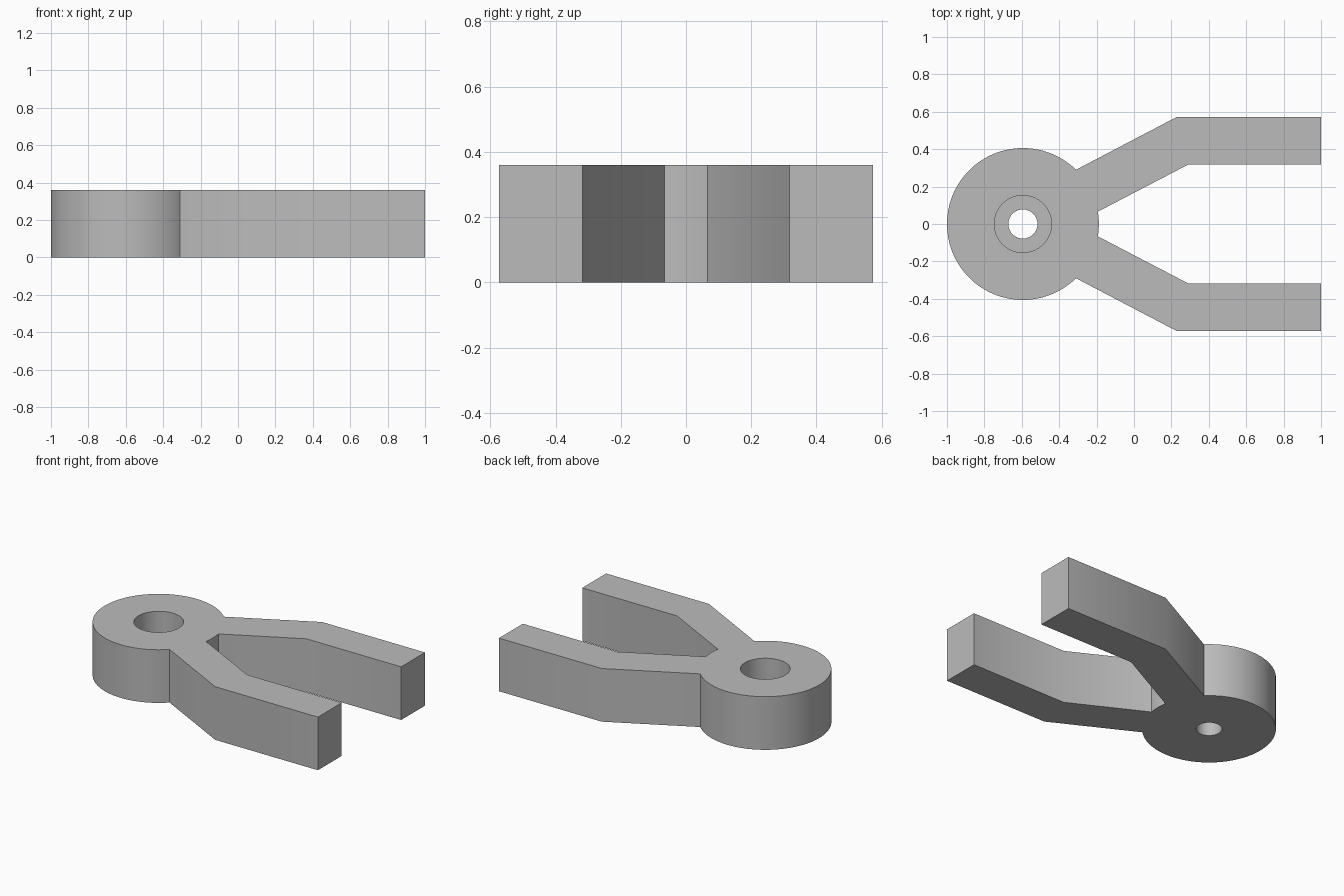
import bpy
import bmesh
from math import sin, cos, tau, atan2, radians

cube = bpy.data.objects.get("Cube")
if cube:
    bpy.data.objects.remove(cube, do_unlink=True)

HEIGHT = 0.36
HUB_X, HUB_R = -0.594, 0.406
LEDGE_Z = 0.16

grey = bpy.data.materials.new("plain grey")
grey.use_nodes = True
colour = (0.5, 0.5, 0.5, 1)
grey.diffuse_color = colour
grey.node_tree.nodes["Principled BSDF"].inputs["Base Color"].default_value = colour


def arc(radius, start, end, steps):
    """Points along an arc around the hub centre."""
    return [(HUB_X + radius * cos(start + (end - start) * i / steps),
             radius * sin(start + (end - start) * i / steps))
            for i in range(steps + 1)]


def prism(name, outline, bottom, top):
    """Extrude a flat outline upwards into a solid."""
    bm = bmesh.new()
    base = bm.faces.new([bm.verts.new((x, y, bottom)) for x, y in outline])
    new = bmesh.ops.extrude_face_region(bm, geom=[base], use_keep_orig=True)["geom"]
    bmesh.ops.translate(bm, vec=(0, 0, top - bottom),
                        verts=[g for g in new if isinstance(g, bmesh.types.BMVert)])
    bmesh.ops.recalc_face_normals(bm, faces=bm.faces[:])
    mesh = bpy.data.meshes.new(name)
    bm.to_mesh(mesh)
    bm.free()
    mesh.materials.append(grey)
    obj = bpy.data.objects.new(name, mesh)
    bpy.context.collection.objects.link(obj)
    return obj


# One arm, from the crotch round the tip to where it meets the hub
arm = [(0.29, 0.318), (1, 0.318), (1, 0.573), (0.23, 0.573)]
inner = atan2(0.066, -0.193 - HUB_X)
outer = atan2(0.29, -0.31 - HUB_X)

# Hub and both arms share one outline, mirrored across y
outline = (arc(HUB_R, -inner, inner, 8) + arm
           + arc(HUB_R, outer, tau - outer, 80)
           + [(x, -y) for x, y in reversed(arm)])
clevis = prism("forked_bracket", outline, 0, HEIGHT)

# Stepped bore: a narrow through hole below a wide recess
for name, radius, bottom in (("bolt_hole", 0.078, -0.1),
                             ("bolt_recess", 0.153, LEDGE_Z)):
    cutter = prism(name, arc(radius, 0, tau, 64)[:-1], bottom, HEIGHT + 0.1)
    cutter.hide_render = True
    cut = clevis.modifiers.new(name, "BOOLEAN")
    cut.operation = "DIFFERENCE"
    cut.solver = "EXACT"
    cut.object = cutter
    bpy.context.view_layer.objects.active = clevis
    bpy.ops.object.modifier_apply(modifier=cut.name)
    bpy.data.objects.remove(cutter, do_unlink=True)

# Smooth round walls and arm bends, sharp rims
bpy.ops.object.select_all(action="DESELECT")
clevis.select_set(True)
bpy.context.view_layer.objects.active = clevis
bpy.ops.object.shade_smooth_by_angle(angle=radians(30))
